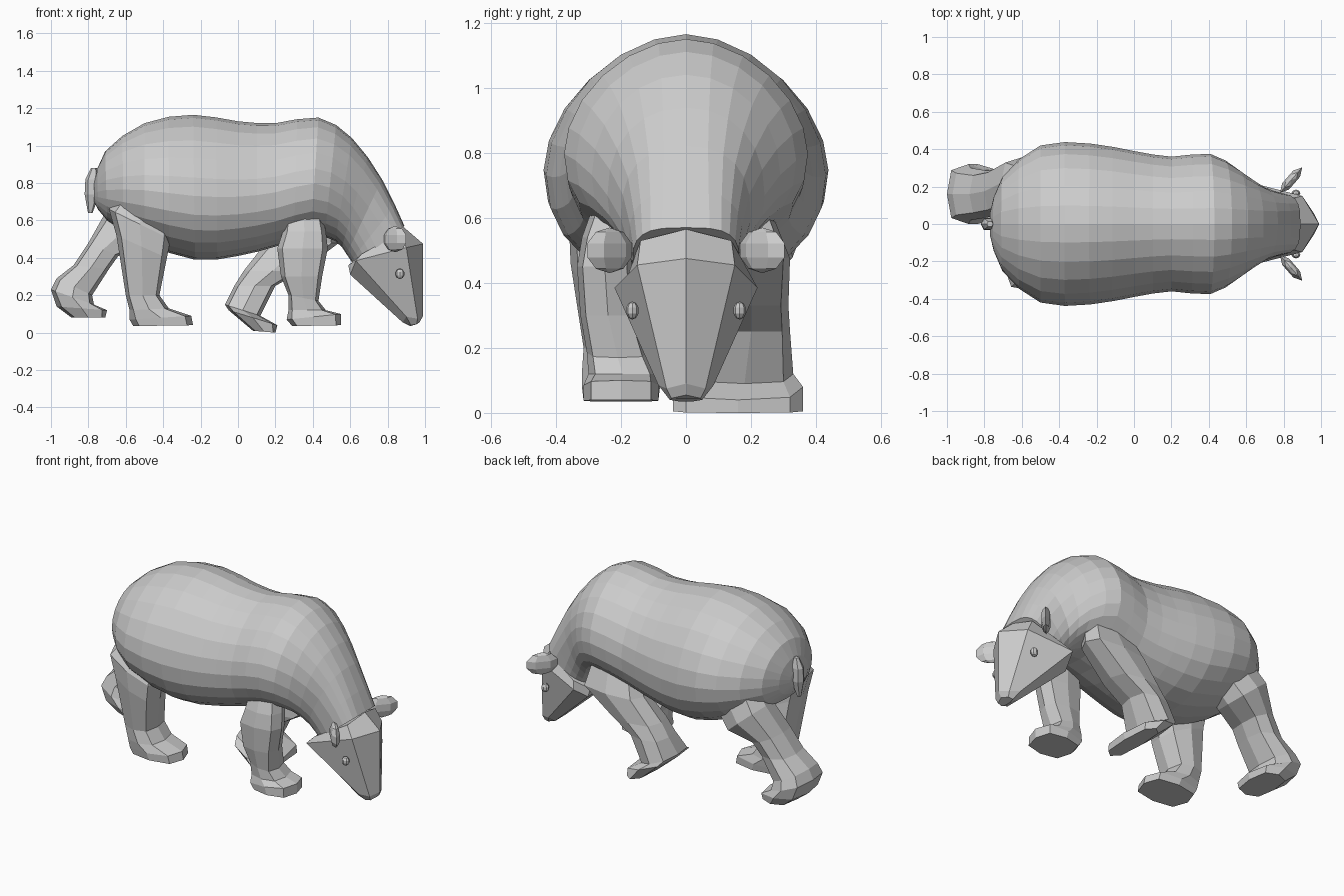
import bpy, bmesh, math
from mathutils import Matrix, Vector

cube = bpy.data.objects.get("Cube")
if cube:
    bpy.data.objects.remove(cube, do_unlink=True)

grey = 0.6
fur = bpy.data.materials.new("grey_fur")
fur.use_nodes = True
fur.diffuse_color = (grey, grey, grey, 1)
fur.node_tree.nodes["Principled BSDF"].inputs["Base Color"].default_value = fur.diffuse_color


def finish(name, bm):
    """Turn a finished bmesh into a named, coloured object."""
    bmesh.ops.recalc_face_normals(bm, faces=bm.faces[:])
    mesh = bpy.data.meshes.new(name)
    bm.to_mesh(mesh)
    bm.free()
    mesh.materials.append(fur)
    part = bpy.data.objects.new(name, mesh)
    bpy.context.collection.objects.link(part)


def skin(name, rings):
    """Join closed rings of points into one capped solid."""
    bm = bmesh.new()
    loops = [[bm.verts.new(point) for point in ring] for ring in rings]
    for lower, upper in zip(loops, loops[1:]):
        for i in range(len(lower)):
            bm.faces.new((lower[i - 1], lower[i], upper[i], upper[i - 1]))
    bm.faces.new(loops[0])
    bm.faces.new(loops[-1])
    finish(name, bm)


def section(start, end, y, half_width, sides, power, end_power, middle=0.5):
    """Superellipse ring spanning two (x, z) edges, widest at the middle fraction."""
    start = Vector((start[0], y, start[1]))
    end = Vector((end[0], y, end[1]))
    centre = start.lerp(end, middle)
    ring = []
    for i in range(sides):
        angle = math.tau * i / sides
        along, across = math.cos(angle), math.sin(angle)
        edge, bend = (start, power) if along > 0 else (end, end_power)
        point = centre + (edge - centre) * abs(along) ** bend
        point.y += math.copysign(abs(across) ** bend, across) * half_width
        ring.append(point)
    return ring


def smooth_path(stations):
    """Insert a curved halfway station between each neighbouring pair."""
    padded = [stations[0], *stations, stations[-1]]
    path = []
    for before, here, there, after in zip(padded, padded[1:], padded[2:], padded[3:]):
        path.append(here)
        path.append([(9 * (b + c) - a - d) / 16
                     for a, b, c, d in zip(before, here, there, after)])
    return path + [stations[-1]]


def build_leg(name, stations):
    """Loft a leg from rear edge, front edge, sideways centre and half width."""
    skin(name, [section((rear_x, rear_z), (front_x, front_z), y, width,
                        sides=8, power=0.65, end_power=0.65)
                for rear_x, rear_z, front_x, front_z, y, width in stations])


# Torso and neck: back edge, belly edge, half width, roundness of the back
torso = smooth_path([
    (-.77, .8, -.77, .7, .06, 1),
    (-.71, .97, -.7, .6, .25, 1),
    (-.5, 1.12, -.5, .48, .42, 1.1),
    (-.24, 1.165, -.23, .39, .43, 1.1),
    (0, 1.13, 0, .41, .39, 1.1),
    (.2, 1.12, .2, .46, .36, 1.1),
    (.43, 1.15, .39, .52, .375, 1.1),
    (.61, 1.04, .52, .49, .29, 1),
    (.77, .82, .58, .42, .2, .8),
    (.89, .57, .62, .36, .165, .6),
])
skin("body", [section((a, b), (c, d), 0, width, sides=24, power=bend,
                      end_power=0.9, middle=0.56)
              for a, b, c, d, width, bend in torso])

# Legs, each from hip or shoulder down to the sole
build_leg("rear_right_leg", [
    (-.62, .74, -.38, .64, -.2, .1),
    (-.69, .66, -.36, .5, -.24, .12),
    (-.65, .52, -.38, .4, -.235, .12),
    (-.6, .2, -.42, .2, -.2, .115),
    (-.58, .12, -.37, .13, -.2, .12),
    (-.58, .07, -.25, .09, -.2, .12),
    (-.56, .035, -.24, .04, -.2, .115),
])
build_leg("front_right_leg", [
    (.26, .68, .44, .68, -.19, .08),
    (.24, .54, .47, .54, -.235, .085),
    (.21, .45, .48, .45, -.25, .085),
    (.23, .3, .45, .3, -.24, .085),
    (.27, .2, .43, .17, -.21, .095),
    (.27, .12, .47, .12, -.195, .105),
    (.26, .07, .55, .1, -.2, .115),
    (.29, .035, .55, .04, -.2, .115),
])
build_leg("rear_left_leg", [
    (-.62, .76, -.36, .62, .2, .12),
    (-.71, .64, -.5, .46, .22, .135),
    (-.8, .48, -.64, .41, .175, .125),
    (-.88, .36, -.69, .34, .16, .125),
    (-.97, .29, -.78, .2, .16, .14),
    (-1, .23, -.77, .15, .16, .16),
    (-.97, .14, -.7, .12, .16, .16),
    (-.89, .08, -.71, .08, .16, .145),
])
build_leg("front_left_leg", [
    (.22, .64, .5, .66, .17, .08),
    (.14, .47, .54, .48, .22, .1),
    (.03, .33, .34, .33, .2, .115),
    (-.02, .25, .2, .25, .2, .12),
    (-.07, .15, .12, .09, .18, .15),
    (-.05, .12, .21, .04, .16, .2),
    (.08, .01, .2, 0, .16, .2),
])

# Tail: flattened teardrop hanging on the rump
skin("tail", [section((x - .04 * swell, z), (x + .04 * swell, z), 0, .036 * swell,
                      sides=6, power=0.8, end_power=0.8)
              for x, z, swell in ((-.77, .88, .4), (-.78, .82, .9),
                                  (-.78, .74, 1), (-.79, .64, .3))])


def head_ring(*half):
    """Crown, brow, cheek and jaw points, mirrored across the middle."""
    return [*half, *((x, -y, z) for x, y, z in reversed(half[1:]))]


# Head: nape, face, muzzle and nose
skin("head", [
    head_ring((.885, 0, .565), (.86, .14, .53), (.66, .18, .42), (.59, .11, .36)),
    head_ring((.99, 0, .475), (.9, .15, .455), (.63, .22, .385), (.6, .12, .31)),
    head_ring((.99, 0, .09), (.96, .06, .075), (.9, .085, .085), (.88, .05, .055)),
    head_ring((.97, 0, .055), (.955, .045, .045), (.925, .05, .04), (.92, .02, .035)),
])


def build_ball(name, centre, turn, radii, segments):
    """Low-poly ellipsoid turned about the vertical."""
    bm = bmesh.new()
    place = (Matrix.Translation(centre)
             @ Matrix.Rotation(math.radians(turn), 4, 'Z')
             @ Matrix.Diagonal((*radii, 1)))
    bmesh.ops.create_uvsphere(bm, u_segments=segments, v_segments=5, radius=1, matrix=place)
    finish(name, bm)


# Ears and eyes, one of each per side
for label, side in (("left", 1), ("right", -1)):
    build_ball(label + "_ear", (.84, side * .235, .5), side * -41, (.03, .095, .07), 6)
    build_ball(label + "_eye", (.866, side * .165, .315), 0, (.025, .02, .028), 8)
